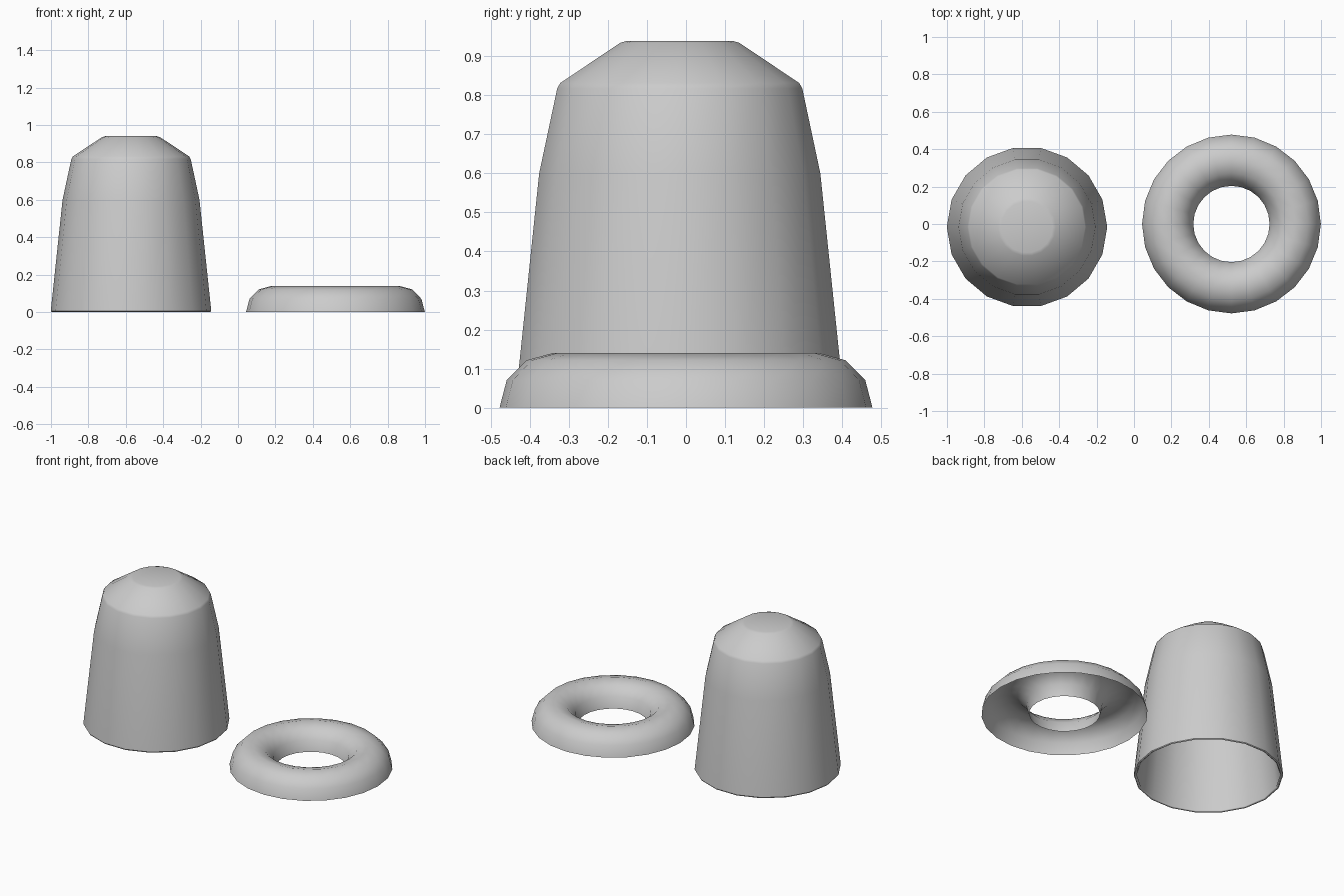
import bpy, bmesh, math

if "Cube" in bpy.data.objects:
    bpy.data.objects.remove(bpy.data.objects["Cube"])


def lathe(name, profile, sides, loc, cap=False):
    """Revolve an (r, z) profile around z; optional cap on the last ring."""
    bm = bmesh.new()
    rings = []
    for r, z in profile:
        rings.append([bm.verts.new((r * math.cos(a), r * math.sin(a), z))
                      for a in (2 * math.pi * j / sides for j in range(sides))])
    for lo, hi in zip(rings, rings[1:]):
        for j in range(sides):
            k = (j + 1) % sides
            bm.faces.new((lo[j], lo[k], hi[k], hi[j]))
    if cap:
        bm.faces.new(rings[-1])
    me = bpy.data.meshes.new(name)
    bm.to_mesh(me)
    bm.free()
    ob = bpy.data.objects.new(name, me)
    bpy.context.collection.objects.link(ob)
    ob.location = loc
    bpy.ops.object.select_all(action='DESELECT')
    bpy.context.view_layer.objects.active = ob
    ob.select_set(True)
    bpy.ops.object.shade_smooth_by_angle(angle=math.radians(35))
    return ob


# Upturned hollow cup with a thin wall and softened shoulder
cup_profile = [(0.425, 0.0), (0.429, 0.006), (0.366, 0.60), (0.319, 0.818),
               (0.311, 0.832), (0.155, 0.935), (0.138, 0.94)]
cup = lathe("cup", cup_profile, 18, (-0.572, -0.016, 0), cap=True)
wall = cup.modifiers.new("wall", 'SOLIDIFY')
wall.thickness = 0.015
wall.offset = -1

# Half ring, open underneath
R, r = 0.341, 0.137
ring_profile = [(R + r * math.cos(a), r * 1.02 * math.sin(a))
                for a in (math.pi * i / 6 for i in range(7))]
ring = lathe("half_ring", ring_profile, 24, (0.521, 0, 0))
